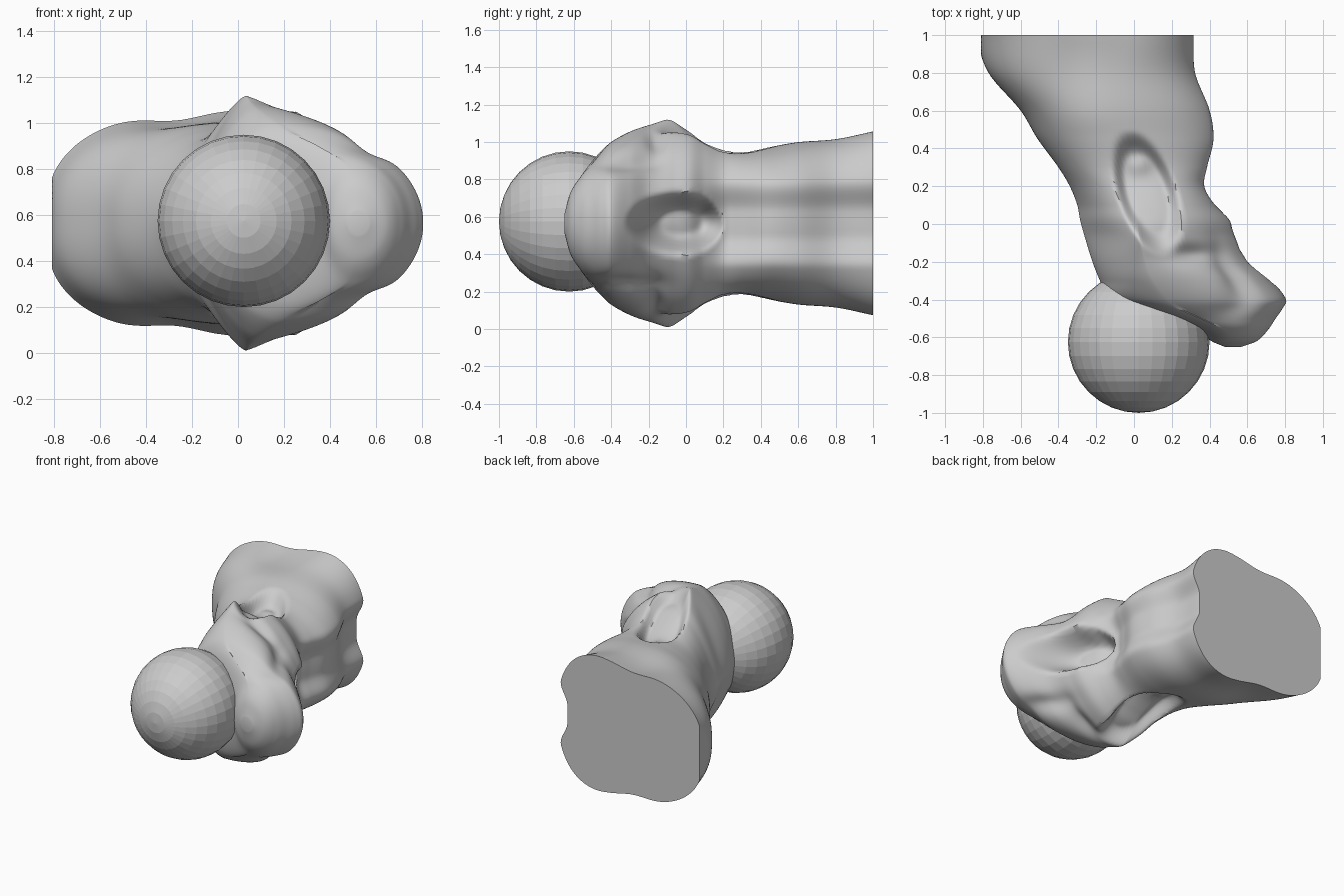
import bpy, bmesh, math
from mathutils import Matrix

if "Cube" in bpy.data.objects:
    bpy.data.objects.remove(bpy.data.objects["Cube"])

MID = 0.565          # height of the mirror plane
COLS, ROWS = 144, 140

# stations: y, left x, right x, half thickness, x of thickest point, left power, right power
STATIONS = [
    (-0.65, 0.48, 0.57, 0.05, 0.52, 2.0, 2.0),
    (-0.62, 0.41, 0.65, 0.16, 0.52, 2.0, 2.0),
    (-0.56, 0.34, 0.71, 0.255, 0.48, 2.1, 2.1),
    (-0.50, 0.18, 0.75, 0.335, 0.36, 2.1, 2.1),
    (-0.45, 0.00, 0.785, 0.39, 0.25, 2.0, 2.1),
    (-0.40, -0.13, 0.805, 0.435, 0.18, 1.8, 2.0),
    (-0.30, -0.18, 0.73, 0.49, 0.10, 1.6, 1.9),
    (-0.20, -0.22, 0.64, 0.525, 0.06, 1.4, 1.75),
    (-0.07, -0.26, 0.585, 0.56, 0.03, 1.2, 1.7),
    (0.02, -0.285, 0.54, 0.54, 0.02, 1.3, 1.9),
    (0.10, -0.30, 0.46, 0.485, 0.02, 1.5, 2.2),
    (0.20, -0.34, 0.41, 0.425, 0.01, 1.8, 2.4),
    (0.30, -0.40, 0.43, 0.395, 0.00, 2.1, 2.5),
    (0.45, -0.51, 0.475, 0.41, -0.03, 2.2, 2.3),
    (0.60, -0.60, 0.45, 0.435, -0.06, 2.4, 2.3),
    (0.80, -0.77, 0.36, 0.455, -0.08, 2.5, 2.4),
    (1.00, -0.84, 0.34, 0.495, -0.03, 2.6, 2.4),
]


def station(y):
    """Smoothly interpolated station values at y."""
    n = len(STATIONS)
    i = max(k for k in range(n - 1) if STATIONS[k][0] <= y + 1e-9)
    a, b = STATIONS[i], STATIONS[i + 1]
    p, q = STATIONS[max(i - 1, 0)], STATIONS[min(i + 2, n - 1)]
    h = b[0] - a[0]
    t = (y - a[0]) / h
    out = []
    for k in range(1, 7):
        ma = (b[k] - p[k]) / (b[0] - p[0]) * h
        mb = (q[k] - a[k]) / (q[0] - a[0]) * h
        out.append((2*t**3 - 3*t*t + 1) * a[k] + (t**3 - 2*t*t + t) * ma
                   + (3*t*t - 2*t**3) * b[k] + (t**3 - t*t) * mb)
    return out


def bump(u, v=0.0):
    return math.exp(-(u * u + v * v))


def smooth(e0, e1, v):
    t = min(max((v - e0) / (e1 - e0), 0), 1)
    return t * t * (3 - 2 * t)


def surface(y, ang):
    xl, xr, h, xp, pl, pr = station(y)
    c, s = math.cos(ang), math.sin(ang)
    r, p = (xr - xp, pr) if c > 0 else (xp - xl, pl)
    x = xp + math.copysign(abs(c) ** (2 / p), c) * r
    z = math.copysign(abs(s) ** (2 / p), s) * h
    if c > 0:
        # hollow under the jaw, running on as a channel down the throat
        d = math.hypot((y + 0.03) / 0.28, z / 0.165)
        pit = 0.24 * (1 - smooth(0.35, 1.1, d))
        channel = 0.08 * smooth(0.0, 0.25, y) * (1 - smooth(0.06, 0.24, abs(z)))
        x -= max(pit, channel) * smooth(0, 0.25, c)
        # crease between jaw and upper muzzle
        fold = 0.04 * bump((abs(z) - 0.33) / 0.05, (y + 0.32) / 0.17)
        x -= fold * c
        z -= math.copysign(fold * abs(s), s)
    if abs(s) > 0.2:
        # sunken oval on each cheek, slanted
        dx, dy = x - 0.07, y - 0.16
        along, across = 0.32 * dx - 0.95 * dy, 0.95 * dx + 0.32 * dy
        d = math.hypot(along / 0.34, across / 0.155)
        dent = 0.10 * (1 - smooth(0.6, 1.05, d))
        dent -= 0.03 * bump((along + 0.16) / 0.06, across / 0.06)
        # crease behind the muzzle
        dent += 0.04 * bump((x - 0.30) / 0.13, (y + 0.16) / 0.05)
        # groove along the neck
        dent += 0.04 * smooth(0.5, 0.95, y) * bump((x + 0.27) / 0.17)
        z -= math.copysign(dent * smooth(0.2, 0.6, abs(s)), s)
    return max(x, -0.81), y, z + MID


# head and neck: one lofted skin with caps
bm = bmesh.new()
rings = []
for j in range(ROWS + 1):
    t = j / ROWS
    y = -0.65 + 1.65 * t ** 1.25
    rings.append([bm.verts.new(surface(y, 2 * math.pi * i / COLS)) for i in range(COLS)])
for a, b in zip(rings, rings[1:]):
    for i in range(COLS):
        k = (i + 1) % COLS
        bm.faces.new((a[i], a[k], b[k], b[i]))
bm.faces.new(rings[0])
bm.faces.new(rings[-1])
bmesh.ops.recalc_face_normals(bm, faces=bm.faces)
me = bpy.data.meshes.new("head_and_neck")
bm.to_mesh(me)
bm.free()
head = bpy.data.objects.new("head_and_neck", me)
bpy.context.collection.objects.link(head)
bpy.context.view_layer.objects.active = head
head.select_set(True)
bpy.ops.object.shade_smooth_by_angle(angle=math.radians(50))

# faceted ball with its poles along y
bm = bmesh.new()
bmesh.ops.create_uvsphere(bm, u_segments=32, v_segments=16, radius=0.375,
                          matrix=Matrix.Translation((0.025, -0.625, 0.575))
                          @ Matrix.Rotation(math.pi / 2, 4, 'X'))
me = bpy.data.meshes.new("ball")
bm.to_mesh(me)
bm.free()
bpy.context.collection.objects.link(bpy.data.objects.new("ball", me))
